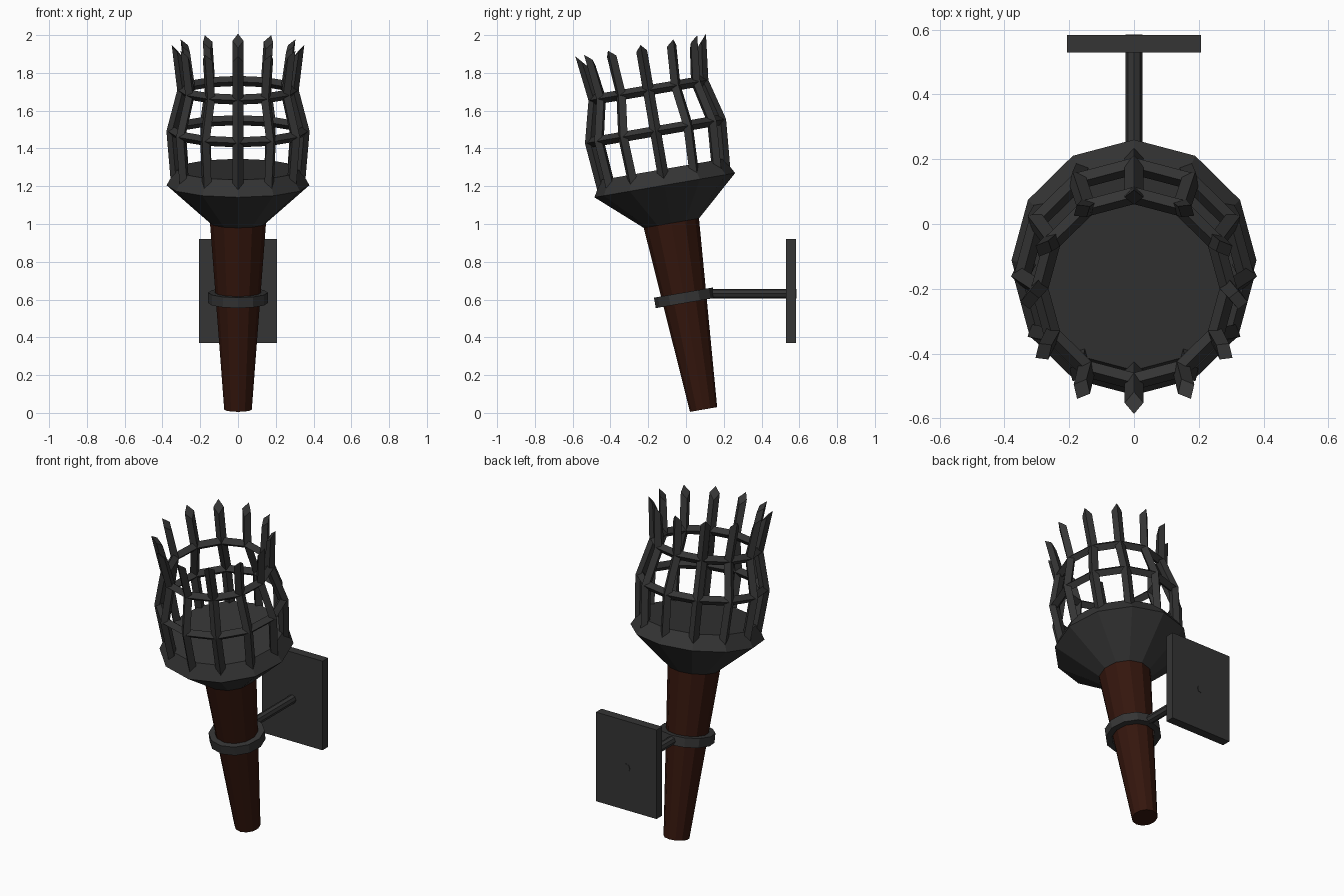
import bpy, bmesh, math
from mathutils import Matrix, Vector

if "Cube" in bpy.data.objects:
    bpy.data.objects.remove(bpy.data.objects["Cube"])

SIDES = 12
TILT = Matrix.Translation((0, 0.093, 0.018)) @ Matrix.Rotation(math.radians(9.8), 4, 'X')


def material(name, rgb):
    m = bpy.data.materials.new(name)
    m.diffuse_color = (*rgb, 1)
    m.use_nodes = True
    m.node_tree.nodes["Principled BSDF"].inputs["Base Color"].default_value = m.diffuse_color
    return m


IRON = material("dark_iron", (0.035, 0.035, 0.035))
WOOD = material("dark_wood", (0.035, 0.008, 0.004))


def finish(name, bm, mat, matrix=Matrix()):
    bmesh.ops.recalc_face_normals(bm, faces=bm.faces)
    bm.transform(matrix)
    mesh = bpy.data.meshes.new(name)
    bm.to_mesh(mesh)
    bm.free()
    mesh.materials.append(mat)
    ob = bpy.data.objects.new(name, mesh)
    bpy.context.collection.objects.link(ob)
    return ob


def lathe(name, profile, mat, closed=False):
    """Spin (radius, height) points about the tilted torch axis."""
    bm = bmesh.new()
    rings = []
    for r, z in profile:
        rings.append([bm.verts.new((r * math.cos(2 * math.pi * i / SIDES),
                                    r * math.sin(2 * math.pi * i / SIDES), z))
                      for i in range(SIDES)])
    pairs = list(zip(rings, rings[1:]))
    if closed:
        pairs.append((rings[-1], rings[0]))
    else:
        bm.faces.new(rings[0])
        bm.faces.new(rings[-1])
    for a, b in pairs:
        for i in range(SIDES):
            j = (i + 1) % SIDES
            bm.faces.new((a[i], a[j], b[j], b[i]))
    return finish(name, bm, mat, TILT)


def diamond_ring(name, r, z, h):
    return lathe(name, [(r + h, z), (r, z + h), (r - h, z), (r, z - h)], IRON, True)


# Handle and cup with its flat floor
lathe("handle", [(0.073, 0), (0.149, 1.01)], WOOD)
lathe("cup", [(0.147, 1.0), (0.378, 1.205), (0.33, 1.29)], IRON)

# Basket hoops
diamond_ring("middle_hoop", 0.345, 1.495, 0.027)
diamond_ring("upper_hoop", 0.291, 1.715, 0.027)

# Basket bars: diamond section, bent at the hoops, pointed on the outer edge
bm = bmesh.new()
W = 0.029
path = [(0.325, 1.2), (0.35, 1.495), (0.293, 1.715), (0.322, 1.925)]
for k in range(SIDES):
    turn = Matrix.Rotation(2 * math.pi * k / SIDES, 3, 'Z')
    loops = []
    for n, (r, z) in enumerate(path):
        tip = 0.033 if n == len(path) - 1 else 0
        pts = [(r + W, 0, z + tip), (r, W, z), (r - W, 0, z - tip), (r, -W, z)]
        loops.append([bm.verts.new(turn @ Vector(p)) for p in pts])
    for a, b in zip(loops, loops[1:]):
        for i in range(4):
            j = (i + 1) % 4
            bm.faces.new((a[i], a[j], b[j], b[i]))
    bm.faces.new(loops[0])
    bm.faces.new(loops[-1])
finish("basket_bars", bm, IRON, TILT)

# Collar around the handle
lathe("collar", [(0.158, 0.572), (0.158, 0.628), (0.122, 0.628), (0.122, 0.572)], IRON, True)

# Wall arm
bm = bmesh.new()
bmesh.ops.create_cone(bm, cap_ends=True, segments=8, radius1=0.026, radius2=0.026, depth=0.455)
finish("wall_arm", bm, IRON,
       Matrix.Translation((0, 0.358, 0.631)) @ Matrix.Rotation(math.pi / 2, 4, 'X'))

# Wall plate
bm = bmesh.new()
bmesh.ops.create_cube(bm, size=1)
finish("wall_plate", bm, IRON,
       Matrix.Translation((0, 0.556, 0.645)) @ Matrix.Diagonal((0.414, 0.054, 0.55, 1)))
